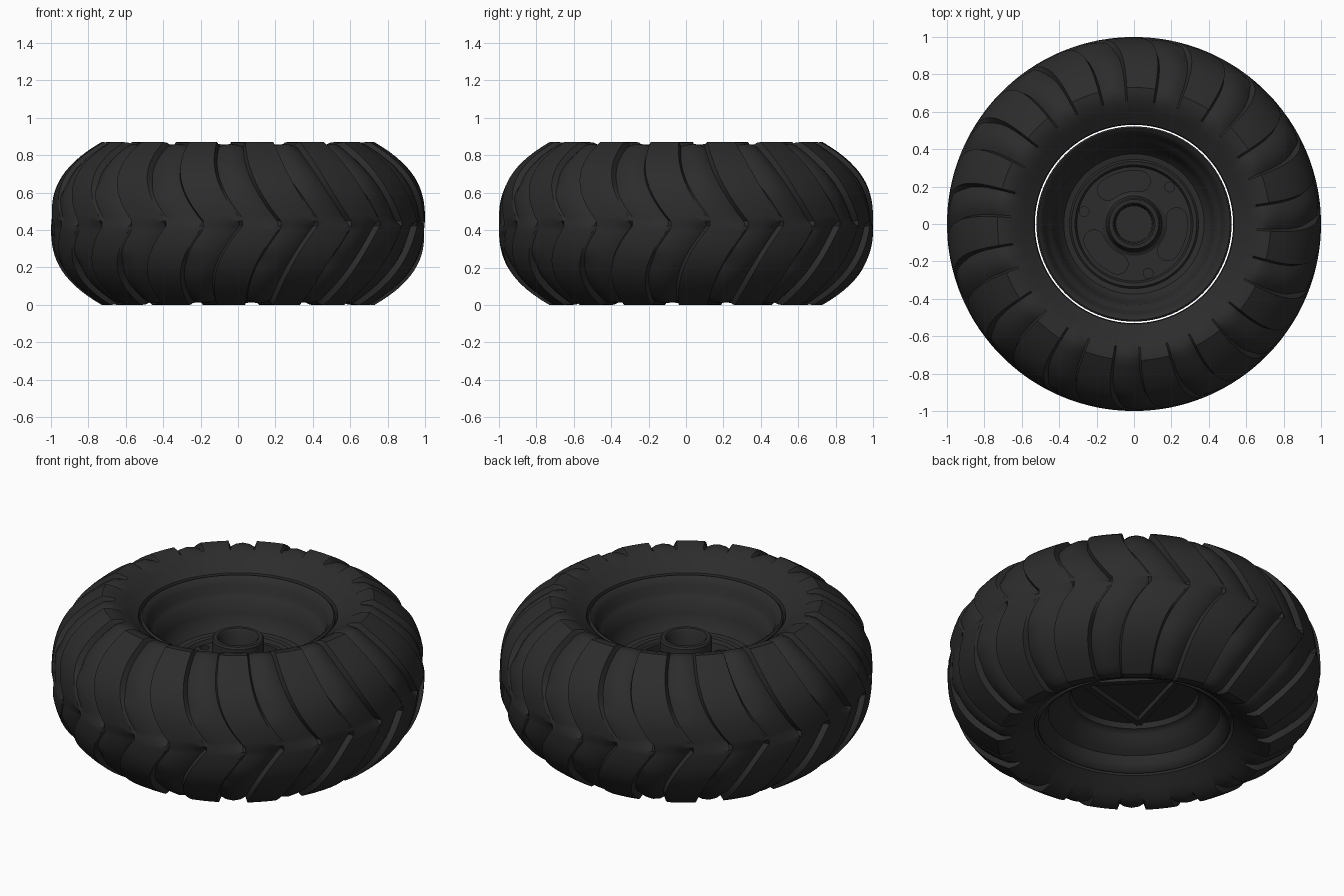
import bpy, bmesh, math
from mathutils import Matrix

if "Cube" in bpy.data.objects:
    bpy.data.objects.remove(bpy.data.objects["Cube"])

MID = 0.435
LUGS = 15

rubber = bpy.data.materials.new("dark_rubber")
rubber.diffuse_color = (0.025, 0.025, 0.025, 1)
rubber.use_nodes = True
rubber.node_tree.nodes["Principled BSDF"].inputs["Base Color"].default_value = rubber.diffuse_color


def make_object(name, bm, angle=35):
    bmesh.ops.recalc_face_normals(bm, faces=bm.faces)
    me = bpy.data.meshes.new(name)
    bm.to_mesh(me)
    bm.free()
    ob = bpy.data.objects.new(name, me)
    bpy.context.collection.objects.link(ob)
    me.materials.append(rubber)
    smooth(ob, angle)
    return ob


def smooth(ob, angle):
    bpy.ops.object.select_all(action='DESELECT')
    ob.select_set(True)
    bpy.context.view_layer.objects.active = ob
    bpy.ops.object.shade_smooth_by_angle(angle=math.radians(angle))


def bridge(bm, rings, closed):
    n = len(rings[0])
    last = len(rings) if closed else len(rings) - 1
    for i in range(last):
        a, b = rings[i], rings[(i + 1) % len(rings)]
        for j in range(n):
            k = (j + 1) % n
            bm.faces.new((a[j], a[k], b[k], b[j]))


def revolve(name, profile, n=96, closed=False):
    bm = bmesh.new()
    rings = [[bm.verts.new((r * math.cos(2 * math.pi * j / n),
                            r * math.sin(2 * math.pi * j / n), z)) for j in range(n)]
             for r, z in profile]
    bridge(bm, rings, closed)
    if not closed:
        bm.faces.new(rings[0])
        bm.faces.new(rings[-1])
    return make_object(name, bm)


# Tyre: grid columns follow the swept lug edges, grooves are pushed inward
STEPS = [0, 0.07, 0.25, 0.5, 0.75, 0.93]
GROOVE = [0, 1, 0.55, 0.35, 0.55, 1]


def half_rows():
    rows = []
    for i in range(17):
        t = 0.03 + 0.97 * i / 16
        rows.append((1 - 0.27 * t ** 2.8, MID * t, t, 1.0))
    rows += [(0.70, 0.433, 1, 0.7), (0.66, 0.42, 1, 0.25), (0.61, 0.39, 1, 0),
             (0.565, 0.355, 1, 0), (0.535, 0.335, 1, 0), (0.53, 0.32, 1, 0)]
    return rows


def tyre_ring(bm, row, side):
    r, dz, t, fade = row
    sweep = 3 + 11 * (1 - t) ** 2
    tilt = math.radians(70) * t ** 2.5
    ring = []
    for cell in range(LUGS * 2):
        in_groove = cell % 2 == (1 if side > 0 else 0)
        for s, g in zip(STEPS, GROOVE):
            depth = 0.0
            if in_groove:
                depth = 0.032 * g * fade
                if s < 0.5:          # the short lug edge melts away near the centre
                    depth *= min(1, max(0.25, (t - 0.3) / 0.2))
            a = math.radians(-90 + sweep + (cell + s) * 180 / LUGS)
            rr = r - depth * math.cos(tilt)
            z = MID + side * (dz - depth * math.sin(tilt))
            ring.append(bm.verts.new((rr * math.cos(a), rr * math.sin(a), z)))
    return ring


bm = bmesh.new()
rows = half_rows()
rings = [tyre_ring(bm, row, 1) for row in reversed(rows)]
rings += [tyre_ring(bm, row, -1) for row in rows]
bridge(bm, rings, True)
make_object("tyre", bm, 32)

# Rim: dished barrel with a solid centre disc
rim = revolve("rim", [
    (0.02, 0.48), (0.305, 0.48), (0.315, 0.50), (0.335, 0.505), (0.345, 0.495),
    (0.375, 0.50), (0.40, 0.53), (0.42, 0.585), (0.43, 0.64), (0.455, 0.665),
    (0.47, 0.69), (0.48, 0.73), (0.50, 0.76), (0.513, 0.768), (0.522, 0.76),
    (0.522, 0.11), (0.513, 0.10), (0.50, 0.105), (0.475, 0.135), (0.46, 0.18),
    (0.43, 0.20), (0.40, 0.225), (0.375, 0.26), (0.36, 0.275), (0.345, 0.28),
    (0.335, 0.31), (0.02, 0.31)])


def slot_cutter(name, angle, radius, half_arc, half_width, low, high):
    bm = bmesh.new()
    n, outline = 8, []
    arc = [math.radians(angle - half_arc + 2 * half_arc * i / n) for i in range(n + 1)]
    for a in arc:
        outline.append(((radius + half_width) * math.cos(a), (radius + half_width) * math.sin(a)))
    for end, sign in ((arc[-1], 1), (arc[0], -1)):
        if sign < 0:
            for a in reversed(arc):
                outline.append(((radius - half_width) * math.cos(a),
                                (radius - half_width) * math.sin(a)))
        start = end if sign > 0 else end + math.pi
        for i in range(1, 8):
            b = start + math.pi * i / 8
            outline.append((radius * math.cos(end) + half_width * math.cos(b),
                            radius * math.sin(end) + half_width * math.sin(b)))
    lo = [bm.verts.new((x, y, low)) for x, y in outline]
    hi = [bm.verts.new((x, y, high)) for x, y in outline]
    bridge(bm, [lo, hi], False)
    bm.faces.new(lo)
    bm.faces.new(hi)
    return make_object(name, bm)


# Three curved pockets and three bolt holes in the disc
cutters = []
for k in range(3):
    cutters.append(slot_cutter("pocket_cutter", 105 + 120 * k, 0.23, 23, 0.055, 0.42, 0.6))
    bm = bmesh.new()
    a = math.radians(46 + 120 * k)
    bmesh.ops.create_cone(bm, cap_ends=True, segments=24, radius1=0.026, radius2=0.026, depth=0.2,
                          matrix=Matrix.Translation((0.275 * math.cos(a), 0.275 * math.sin(a), 0.52)))
    cutters.append(make_object("bolt_hole_cutter", bm))
for c in cutters:
    c.hide_render = True
    mod = rim.modifiers.new("cut", 'BOOLEAN')
    mod.operation = 'DIFFERENCE'
    mod.solver = 'EXACT'
    mod.object = c
    bpy.ops.object.select_all(action='DESELECT')
    rim.select_set(True)
    bpy.context.view_layer.objects.active = rim
    bpy.ops.object.modifier_apply(modifier=mod.name)
    bpy.data.objects.remove(c)
smooth(rim, 35)

# Hub with an axle socket
revolve("hub", [(0.02, 0.46), (0.17, 0.46), (0.17, 0.483), (0.15, 0.495), (0.14, 0.52),
                (0.14, 0.63), (0.132, 0.64), (0.112, 0.64), (0.102, 0.625), (0.097, 0.50),
                (0.02, 0.50)], 48)

# Triangular stiffening ribs on the back of the disc
for k in range(3):
    bm = bmesh.new()
    bmesh.ops.create_cube(bm, size=1)
    bmesh.ops.scale(bm, vec=(0.035, 0.53, 0.04), verts=bm.verts)
    bmesh.ops.translate(bm, vec=(0.15, 0, 0.30), verts=bm.verts)
    bmesh.ops.rotate(bm, cent=(0, 0, 0), verts=bm.verts,
                     matrix=Matrix.Rotation(math.radians(45 + 120 * k), 3, 'Z'))
    make_object("back_rib", bm)
